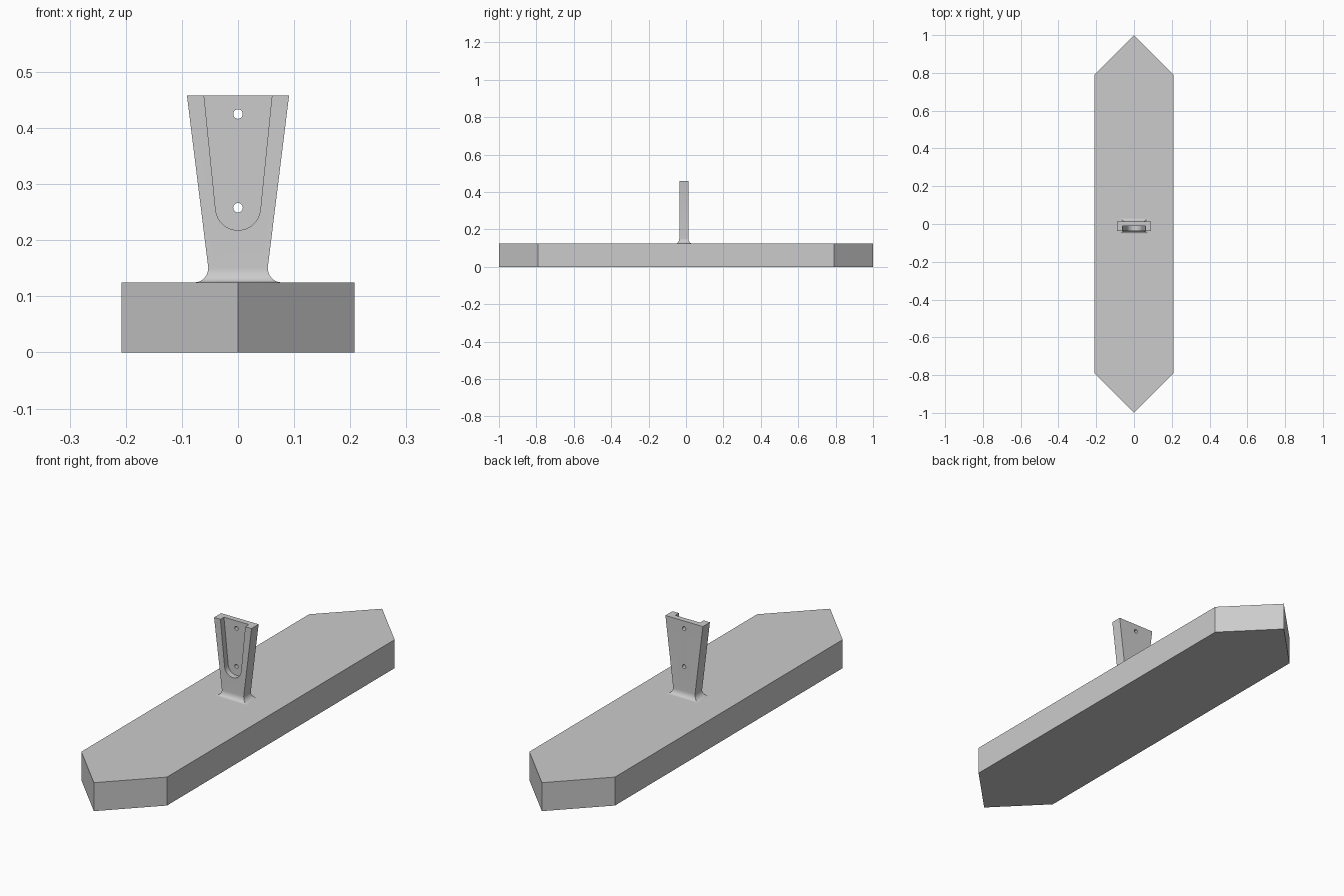
import bpy, bmesh, math

if "Cube" in bpy.data.objects:
    bpy.data.objects.remove(bpy.data.objects["Cube"])

grey = bpy.data.materials.new("light_grey")
grey.diffuse_color = (0.6, 0.6, 0.6, 1)
grey.use_nodes = True
grey.node_tree.nodes["Principled BSDF"].inputs["Base Color"].default_value = grey.diffuse_color


def make(name, bm):
    bmesh.ops.recalc_face_normals(bm, faces=bm.faces)
    mesh = bpy.data.meshes.new(name)
    bm.to_mesh(mesh)
    bm.free()
    mesh.materials.append(grey)
    obj = bpy.data.objects.new(name, mesh)
    bpy.context.collection.objects.link(obj)
    return obj


def loft(name, loops):
    """Skin equal-length point loops and cap both ends."""
    bm = bmesh.new()
    rings = [[bm.verts.new(p) for p in loop] for loop in loops]
    n = len(rings[0])
    for a, b in zip(rings, rings[1:]):
        for i in range(n):
            j = (i + 1) % n
            bm.faces.new((a[i], a[j], b[j], b[i]))
    bm.faces.new(rings[0][::-1])
    bm.faces.new(rings[-1])
    return make(name, bm)


def prism_y(name, outline, y0, y1):
    return loft(name, [[(x, y, z) for x, z in outline] for y in (y0, y1)])


def circle(cz, r, start, end, steps):
    return [(r * math.cos(start + (end - start) * i / steps),
             cz + r * math.sin(start + (end - start) * i / steps))
            for i in range(steps + 1)]


# Long base slab with pointed ends
BASE_H = 0.125
hexagon = [(0, -1), (0.208, -0.79), (0.208, 0.79), (0, 1), (-0.208, 0.79), (-0.208, -0.79)]
base = loft("base", [[(x, y, z) for x, y in hexagon] for z in (0, BASE_H)])

# Tapered upright with a flared foot
TOP, FRONT, BACK = 0.458, -0.036, 0.013
STEPS = 10
sections = []
for i in range(STEPS + 1):
    t = math.pi / 2 * i / STEPS
    flare = 1 - math.sin(t)
    sections.append((BASE_H + 0.026 * (1 - math.cos(t)), 0.053 + 0.024 * flare, 0.018 * flare))
sections.append((TOP, 0.091, 0))
bracket = loft("bracket", [
    [(-w, FRONT - f, z), (w, FRONT - f, z), (w, BACK + f, z), (-w, BACK + f, z)]
    for z, w, f in sections])

# Front pocket, open at the top, and two screw holes
HOLES = (0.258, 0.425)
tilt = 0.1
pocket = circle(HOLES[0], 0.04, math.pi + tilt, 2 * math.pi - tilt, 24)
pocket += [(0.0625, TOP + 0.02), (-0.0625, TOP + 0.02)]
cutters = [prism_y("pocket_cutter", pocket, FRONT - 0.05, -0.011)]
for z in HOLES:
    cutters.append(prism_y("hole_cutter", circle(z, 0.0085, 0, math.tau, 24)[:-1], -0.1, 0.1))

bpy.context.view_layer.objects.active = bracket
for cutter in cutters:
    mod = bracket.modifiers.new("cut", "BOOLEAN")
    mod.operation, mod.solver, mod.object = "DIFFERENCE", "EXACT", cutter
    bpy.ops.object.modifier_apply(modifier=mod.name)
for cutter in cutters:
    bpy.data.objects.remove(cutter)

# Smooth curves, crisp edges
bpy.ops.object.select_all(action="DESELECT")
bracket.select_set(True)
bpy.ops.object.shade_smooth_by_angle(angle=math.radians(30))
